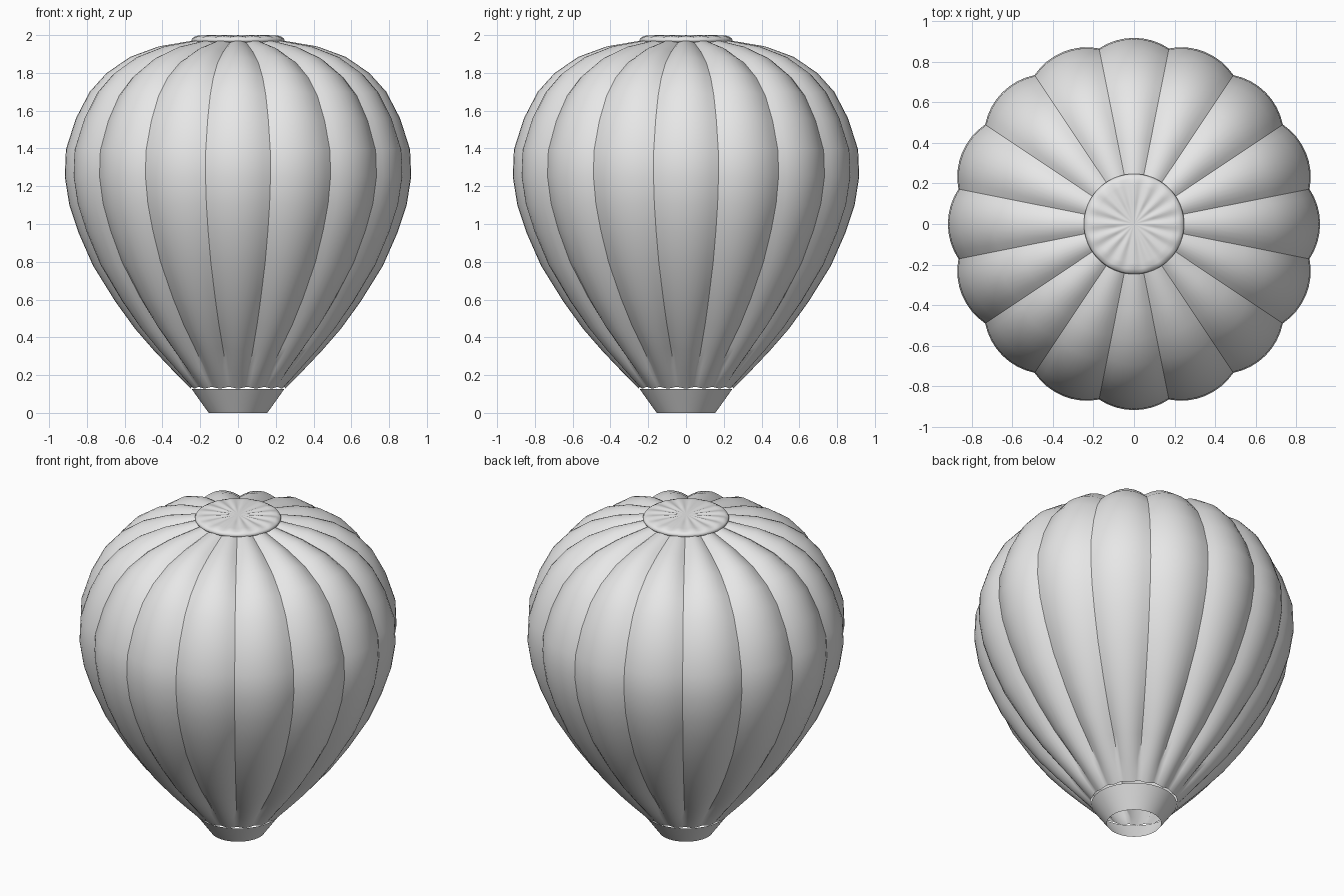
import bpy, bmesh, math

cube = bpy.data.objects.get("Cube")
if cube:
    bpy.data.objects.remove(cube, do_unlink=True)

GORES = 16
STEPS = 8                      # segments across one gore
SEGS = GORES * STEPS

grey = bpy.data.materials.new("light grey fabric")
grey.use_nodes = True
GREY = (0.8, 0.8, 0.8, 1)
grey.diffuse_color = GREY
grey.node_tree.nodes["Principled BSDF"].inputs["Base Color"].default_value = GREY


def across(i):
    """Position across the gore: 0 in the middle, 1 on the seam."""
    return abs((i + STEPS // 2) % STEPS - STEPS / 2) / (STEPS / 2)


def lathe(name, rows, point, sharp=None, centre_z=None):
    """Skin rings of points; point(row, i) gives radius and height."""
    bm = bmesh.new()
    rings = []
    for row in range(rows):
        ring = []
        for i in range(SEGS):
            a = 2 * math.pi * i / SEGS
            r, z = point(row, i)
            ring.append(bm.verts.new((r * math.cos(a), r * math.sin(a), z)))
        rings.append(ring)
    for low, high in zip(rings, rings[1:]):
        for i in range(SEGS):
            j = (i + 1) % SEGS
            bm.faces.new((low[i], low[j], high[j], high[i]))
    if centre_z is not None:
        hub = bm.verts.new((0, 0, centre_z))
        for i in range(SEGS):
            bm.faces.new((rings[-1][i], rings[-1][(i + 1) % SEGS], hub))
    for f in bm.faces:
        f.smooth = True
    if sharp:
        for row in range(rows - 1):
            for i in range(SEGS):
                if sharp(row, i):
                    bm.edges.get((rings[row][i], rings[row + 1][i])).smooth = False
    mesh = bpy.data.meshes.new(name)
    bm.to_mesh(mesh)
    bm.free()
    mesh.materials.append(grey)
    obj = bpy.data.objects.new(name, mesh)
    bpy.context.collection.objects.link(obj)
    return obj


# Envelope: ridge line of one gore, mouth to crown
ridge = [(0.25, 0.128), (0.30, 0.18), (0.35, 0.23), (0.445, 0.33), (0.545, 0.445),
         (0.65, 0.59), (0.768, 0.78), (0.845, 0.955), (0.893, 1.10), (0.917, 1.25),
         (0.911, 1.395), (0.858, 1.56), (0.785, 1.70), (0.695, 1.80), (0.57, 1.885),
         (0.42, 1.94), (0.245, 1.97), (0.20, 1.975)]


def envelope_point(row, i):
    r, z = ridge[row]
    r0, z0 = ridge[max(row - 1, 0)]
    r1, z1 = ridge[min(row + 1, len(ridge) - 1)]
    length = math.hypot(r1 - r0, z1 - z0)
    nr, nz = (z1 - z0) / length, (r0 - r1) / length
    fade = min(1, (z - 0.128) / 0.14) * min(1, 0.3 + 1.4 * (r - 0.2) / 0.5 if z > 1.5 else 1)
    dip = 0.035 * fade * across(i) ** 2
    lift = 0.01 * across(i) if row == 0 else 0      # scalloped mouth hem
    return r - nr * dip, z - nz * dip + lift


lathe("envelope", len(ridge), envelope_point,
      lambda row, i: across(i) == 1 and row >= 2)

# Crown cap with fine radial pleats
cap = [(0.225, 1.962), (0.242, 1.965), (0.247, 1.974), (0.240, 1.985),
       (0.222, 1.993), (0.19, 1.996), (0.10, 1.997)]


def cap_point(row, i):
    r, z = cap[row]
    pleat = 0.003 * math.cos(math.pi * across(i)) if row >= 4 else 0
    return r, z + pleat


lathe("crown_cap", len(cap), cap_point, centre_z=1.997)

# Skirt: open cone below the mouth
skirt = [(0.155, 0.0), (0.20, 0.0625), (0.245, 0.126)]
lathe("skirt", len(skirt), lambda row, i: skirt[row])
